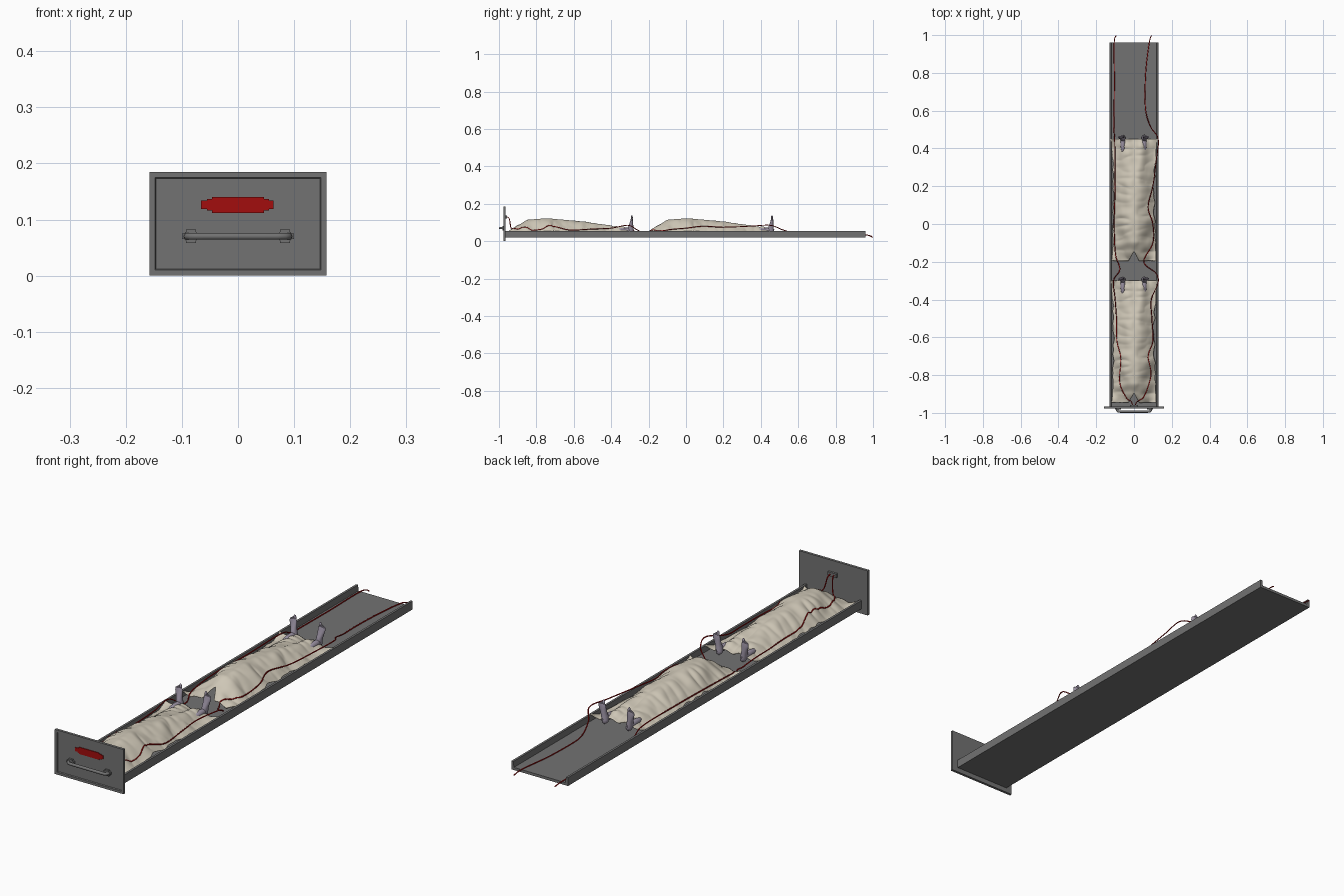
import bpy, bmesh, math
from mathutils import Vector, Matrix, noise

if "Cube" in bpy.data.objects:
    bpy.data.objects.remove(bpy.data.objects["Cube"])


def mat(name, c):
    m = bpy.data.materials.new(name)
    m.diffuse_color = (*c, 1)
    m.use_nodes = True
    m.node_tree.nodes["Principled BSDF"].inputs["Base Color"].default_value = m.diffuse_color
    return m


STEEL = mat("grey steel", (0.17, 0.17, 0.17))
CLOTH = mat("off white cloth", (0.62, 0.57, 0.47))
SKIN = mat("pale mauve skin", (0.33, 0.29, 0.37))
RED = mat("dark red", (0.36, 0.004, 0.004))


def finish(name, bm, m, smooth=None):
    bmesh.ops.recalc_face_normals(bm, faces=bm.faces)
    me = bpy.data.meshes.new(name)
    bm.to_mesh(me)
    bm.free()
    ob = bpy.data.objects.new(name, me)
    bpy.context.collection.objects.link(ob)
    me.materials.append(m)
    if smooth:
        bpy.ops.object.select_all(action='DESELECT')
        ob.select_set(True)
        bpy.context.view_layer.objects.active = ob
        bpy.ops.object.shade_smooth_by_angle(angle=math.radians(smooth))
    return ob


def add_box(bm, x0, x1, y0, y1, z0, z1):
    M = Matrix.Translation(((x0 + x1) / 2, (y0 + y1) / 2, (z0 + z1) / 2)) @ \
        Matrix.Diagonal((x1 - x0, y1 - y0, z1 - z0, 1))
    return bmesh.ops.create_cube(bm, size=1, matrix=M)['verts']


def ball(bm, c, r, rot=Matrix(), seg=12):
    bmesh.ops.create_uvsphere(bm, u_segments=seg, v_segments=8, radius=1,
                              matrix=Matrix.Translation(c) @ rot @ Matrix.Diagonal((*r, 1)))


def lerp(table, v):
    for (a, p), (b, q) in zip(table, table[1:]):
        if v <= b:
            t = max(0, (v - a) / (b - a))
            t = t * t * (3 - 2 * t) * .5 + t * .5
            return p + (q - p) * t
    return table[-1][1]


def tube(name, pts, r, m, res=2):
    cu = bpy.data.curves.new(name, 'CURVE')
    cu.dimensions = '3D'
    cu.bevel_depth = r
    cu.bevel_resolution = res
    cu.use_fill_caps = True
    sp = cu.splines.new('POLY')
    sp.points.add(len(pts) - 1)
    for p, q in zip(sp.points, pts):
        p.co = (*q, 1)
    cu.materials.append(m)
    ob = bpy.data.objects.new(name, cu)
    bpy.context.collection.objects.link(ob)
    return ob


# drawer front with a recessed field on the outside
bm = bmesh.new()
add_box(bm, -.158, .158, -.977, -.966, 0, .185)
front = min(bm.faces, key=lambda f: f.calc_center_median().y)
bmesh.ops.inset_region(bm, faces=[front], thickness=.014)
bmesh.ops.inset_region(bm, faces=[front], thickness=.003, depth=-.004)
finish("drawer_front", bm, STEEL)

# long tray: floor with upright rails, open at the back
prof = [(-.13, .02), (.13, .02), (.13, .055), (.121, .055), (.118, .031),
        (-.118, .031), (-.121, .055), (-.13, .055)]
bm = bmesh.new()
f = bm.faces.new([bm.verts.new((x, -.967, z)) for x, z in prof])
g = bmesh.ops.extrude_face_region(bm, geom=[f])['geom']
bmesh.ops.translate(bm, vec=(0, 1.927, 0), verts=[v for v in g if isinstance(v, bmesh.types.BMVert)])
finish("tray", bm, STEEL)

# pull handle with mounting plates and posts
tube("handle_bar", [(-.092, -.972, .07), (-.09, -.985, .07), (-.083, -.9925, .07), (-.07, -.9935, .07),
                    (.07, -.9935, .07), (.083, -.9925, .07), (.09, -.985, .07), (.092, -.972, .07)],
     .0063, STEEL, 3)
bm = bmesh.new()
for s in (-1, 1):
    c = s * .084
    vs = add_box(bm, c - .016, c + .016, -.981, -.972, .058, .082)
    bmesh.ops.bevel(bm, geom=list({e for v in vs for e in v.link_edges if abs(
        e.verts[0].co.y - e.verts[1].co.y) > .005}), offset=.007, segments=3, affect='EDGES')
finish("handle_plates", bm, STEEL, 40)

# red label plate, built from stacked strips
bm = bmesh.new()
for a, b, z0, z1 in ((-.046, .046, .112, .140), (-.066, .063, .119, .134), (-.055, .055, .116, .1365)):
    add_box(bm, a, b, -.976, -.971, z0, z1)
finish("label_plate", bm, RED)

# cable connector on the inside of the front
bm = bmesh.new()
add_box(bm, -.02, .02, -.967, -.957, .122, .138)
finish("cable_connector", bm, STEEL)

# draped sheet surface
L = .645
STARTS = (-.945, -.195)
HEIGHT = [(0, .05), (.05, .085), (.1, .113), (.2, .119), (.34, .11), (.45, .1), (.53, .084), (.6, .075), (L, .064)]
WIDTH = [(0, .075), (.1, .085), (.25, .09), (.4, .085), (.55, .075), (L, .085)]


def surface(x, v):
    t = min(1, abs(x) / (lerp(WIDTH, v) * 1.4))
    d = (.5 + .5 * math.cos(math.pi * t)) ** .75
    # valley between the legs towards the foot end
    valley = .012 * max(0, v - .3) / .35 * math.exp(-(x / .025) ** 2)
    side = math.sin(math.pi * min(1, t * .9))
    n = noise.noise((x * 14, v * 13, 3.1)) * .012 + abs(noise.noise((x * 9 + 5, v * 24, .4))) * .014
    end = .018 * max(0, (abs(v - L / 2) / (L / 2)) - .85) / .15 * max(0, abs(x) - .08) / .04
    z = .036 + (lerp(HEIGHT, v) - .036) * d - valley + n * side + end
    return max(.034, z + .002 * noise.noise((x * 30, v * 20, 9)))


def drape(name, y0):
    bm = bmesh.new()
    NX, NY = 64, 120
    rows = []
    for j in range(NY + 1):
        u = j / NY
        row = []
        for i in range(NX + 1):
            s = i / NX * 2 - 1
            mid = math.sin(math.pi * u) ** .6
            half = .12 + .006 * u ** 8 - mid * (.008 + .022 * abs(noise.noise((2 * (s > 0), u * 9, 7.7))))
            x = s * half
            # notch at the head end
            start = .05 * max(0, 1 - abs(x) / .028) + .006 * noise.noise((x * 20, 1, 1))
            v = start + (L - start) * u
            row.append(bm.verts.new((x, y0 + v, surface(x, v))))
        rows.append(row)
    for a, b in zip(rows, rows[1:]):
        for i in range(NX):
            bm.faces.new((a[i], a[i + 1], b[i + 1], b[i]))
    ob = finish(name, bm, CLOTH, 60)
    md = ob.modifiers.new("thickness", 'SOLIDIFY')
    md.thickness = .002
    md.offset = -1


# upright bare foot: stacked oval rings, toes and an ankle
RINGS = [(.036, .004, .005, 0), (.040, .011, .012, -.002), (.05, .0135, .016, -.004), (.064, .0125, .016, -.004),
         (.08, .0125, .013, -.001), (.097, .015, .009, .003), (.11, .0165, .007, .005), (.119, .014, .005, .006)]


def foot(name, x, y, s):
    bm = bmesh.new()
    N = 14
    rings = [[bm.verts.new((w * math.cos(2 * math.pi * k / N), yc + d * math.sin(2 * math.pi * k / N), z))
              for k in range(N)] for z, w, d, yc in RINGS]
    for a, b in zip(rings, rings[1:]):
        for k in range(N):
            bm.faces.new((a[k], a[(k + 1) % N], b[(k + 1) % N], b[k]))
    bm.faces.new(rings[0])
    bm.faces.new(rings[-1])
    for k in range(5):
        r = .0055 if k == 0 else .0036 - .0002 * k
        ball(bm, (s * (-.0105 + (0 if k == 0 else .002 + k * .0052)), .006, .123 - .0022 * k),
             (r, r, r * 1.9), seg=8)
    ball(bm, (0, -.035, .056), (.013, .05, .014))
    bmesh.ops.rotate(bm, verts=bm.verts, cent=(0, 0, .05),
                     matrix=Matrix.Rotation(s * math.radians(10), 3, 'Y') @
                     Matrix.Rotation(math.radians(3), 3, 'X'))
    bmesh.ops.translate(bm, verts=bm.verts, vec=(x, y, .004))
    finish(name, bm, SKIN, 70)


for tag, y0 in zip(("front", "rear"), STARTS):
    drape(tag + "_sheet", y0)
    foot(tag + "_left_foot", -.058, y0 + L + .008, -1)
    foot(tag + "_right_foot", .053, y0 + L + .008, 1)


# red cables laid over sheets and tray
def rest(x, y):
    z = .031
    for y0 in STARTS:
        if 0 <= y - y0 <= L and abs(x) < .122:
            z = max(z, surface(x, y - y0))
    if .119 < abs(x) < .132:
        z = max(z, .055)
    return z + .003


def cable(name, pts):
    P = [Vector(p) for p in pts]
    P = [P[0]] + P + [P[-1]]
    out = []
    for a, b, c, d in zip(P, P[1:], P[2:], P[3:]):
        for k in range(10):
            t = k / 10
            q = .5 * (2 * b + (c - a) * t + (2 * a - 5 * b + 4 * c - d) * t * t + (3 * b - a - 3 * c + d) * t ** 3)
            if q.y < .96:
                q.z = max(q.z, rest(q.x, q.y))
            out.append(q)
    out.append(P[-1])
    tube(name, out, .0024, RED, 1)


cable("left_cable", [(-.008, -.96, .13), (-.012, -.945, .12), (-.02, -.935, .07), (-.04, -.92, .05),
                     (-.075, -.84, .06), (-.07, -.71, .07), (-.09, -.62, .06), (-.093, -.5, .06),
                     (-.1, -.4, .06), (-.108, -.3, .065), (-.075, -.24, .03), (-.098, -.16, .05),
                     (-.105, 0, .06), (-.1, .2, .06), (-.102, .43, .06), (-.106, .52, .034),
                     (-.104, .75, .034), (-.105, .955, .034), (-.095, .997, .022)])
cable("right_cable", [(.008, -.96, .13), (.012, -.945, .12), (.025, -.935, .07), (.055, -.91, .05),
                      (.09, -.8, .06), (.075, -.7, .075), (.1, -.62, .06), (.095, -.5, .065),
                      (.092, -.4, .07), (.128, -.31, .085), (.115, -.26, .06), (.052, -.2, .034),
                      (.1, -.1, .06), (.1, 0, .07), (.075, .09, .08), (.1, .2, .075), (.118, .34, .08),
                      (.128, .45, .085), (.085, .52, .06), (.06, .62, .034), (.062, .8, .034),
                      (.08, .955, .034), (.092, .998, .02)])
